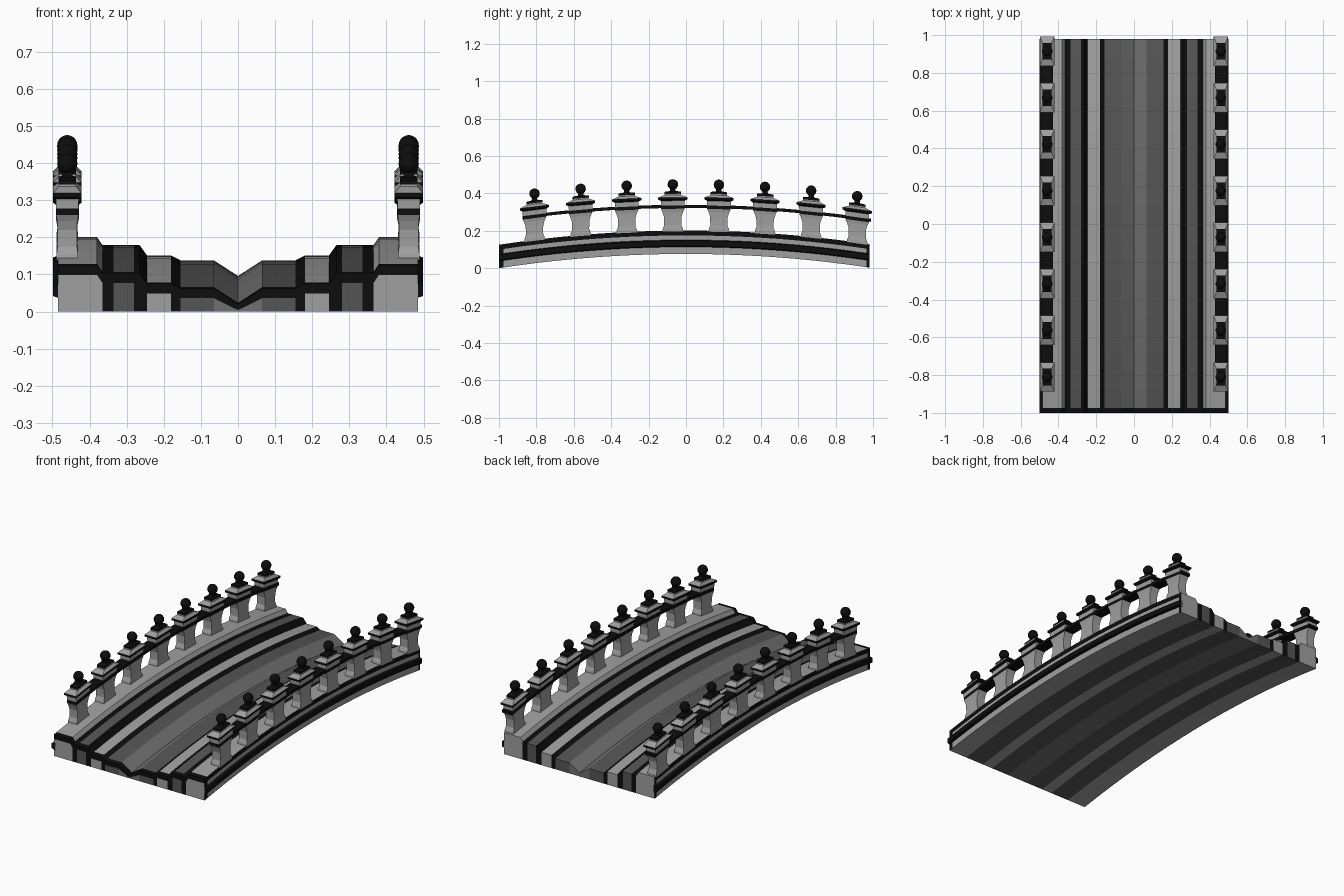
import bpy, bmesh
from mathutils import Matrix

if "Cube" in bpy.data.objects:
    bpy.data.objects.remove(bpy.data.objects["Cube"])

def material(name, v):
    m = bpy.data.materials.new(name)
    m.diffuse_color = (v, v, v, 1)
    m.use_nodes = True
    m.node_tree.nodes["Principled BSDF"].inputs["Base Color"].default_value = m.diffuse_color
    return m

MATS = [material("light_stone", 0.35), material("mid_stone", 0.16),
        material("dark_stone", 0.09), material("black_stone", 0.004)]
LIGHT, MID, DARK, BLACK = range(4)

def arch(y):
    return 0.076 * (1 - y * y)

def finish(bm, name, bend=True):
    # Raise everything along the arch of the bridge and make an object
    if bend:
        for v in bm.verts:
            v.co.z += arch(v.co.y)
    bmesh.ops.remove_doubles(bm, verts=bm.verts, dist=1e-5)
    bmesh.ops.recalc_face_normals(bm, faces=bm.faces)
    me = bpy.data.meshes.new(name)
    bm.to_mesh(me)
    bm.free()
    for m in MATS:
        me.materials.append(m)
    ob = bpy.data.objects.new(name, me)
    bpy.context.collection.objects.link(ob)
    return ob

def face(bm, pts, mat):
    f = bm.faces.new([bm.verts.new(p) for p in pts])
    f.material_index = mat

def strip(bm, a, b, ys, mat, ends=None):
    # Sweep the segment a-b (x, z) along the bridge
    for i in range(len(ys) - 1):
        y0, y1 = ys[i], ys[i + 1]
        m = mat
        if ends and i == 0 or ends == "both" and i == len(ys) - 2:
            m = BLACK
        face(bm, [(a[0], y0, a[1]), (b[0], y0, b[1]), (b[0], y1, b[1]), (a[0], y1, a[1])], m)

def span(y0, y1, n):
    return [y0 + (y1 - y0) * i / n for i in range(n + 1)]

Y0, Y1 = -1.0, 0.98
ys = [Y0] + span(-0.975, 0.965, 20) + [Y1]

# Half cross-section of the stepped road: x, z, colour of the next strip
ROAD = [(0, .02, MID), (.065, .062, DARK), (.155, .062, BLACK), (.18, .075, LIGHT),
        (.245, .075, BLACK), (.28, .103, DARK), (.335, .103, BLACK), (.365, .103, LIGHT),
        (.38, .125, LIGHT), (.485, .125, LIGHT)]
ROAD[5:5] = [(.265, .103, BLACK)]

# Deck
bm = bmesh.new()
for s in (1, -1):
    for (xa, za, m), (xb, zb, _) in zip(ROAD, ROAD[1:]):
        xa, xb = xa * s, xb * s
        strip(bm, (xa, za), (xb, zb), ys, m, "front")
        strip(bm, (xa, 0), (xb, 0), ys, DARK if m == BLACK else m)
        ta, tb = max(za - .026, .004), max(zb - .026, .004)
        for y in (Y0, Y1):
            trim = BLACK if y == Y0 else m
            face(bm, [(xa, y, za), (xb, y, zb), (xb, y, tb), (xa, y, ta)], trim)
            face(bm, [(xa, y, ta), (xb, y, tb), (xb, y, 0), (xa, y, 0)], m)
    strip(bm, (.485 * s, .125), (.485 * s, .099), ys, BLACK, "both")
    strip(bm, (.485 * s, .099), (.485 * s, 0), ys, LIGHT, "both")
finish(bm, "deck")

def swept_bar(name, loop, ys, mat):
    bm = bmesh.new()
    for a, b in zip(loop, loop[1:] + loop[:1]):
        strip(bm, a, b, ys, mat)
    for y in (ys[0], ys[-1]):
        face(bm, [(x, y, z) for x, z in loop], mat)
    finish(bm, name)

# Post outline: z, half length, half thickness, colour of the next tier
POST = [(.12, .056, .029, LIGHT), (.135, .054, .029, LIGHT), (.155, .046, .026, LIGHT),
        (.2, .047, .026, LIGHT), (.225, .055, .027, LIGHT), (.242, .063, .03, BLACK),
        (.26, .063, .03, LIGHT), (.285, .064, .031, BLACK), (.292, .078, .038, BLACK),
        (.303, .078, .038, LIGHT), (.316, .044, .024, LIGHT), (.322, .044, .024, BLACK),
        (.333, .044, .024, BLACK), (.337, .015, .014, BLACK), (.352, .014, .014, BLACK)]
POST_Y = [-.81 + .2465 * i for i in range(8)]

for s, side in ((1, "right"), (-1, "left")):
    # Moulding along the outer side
    swept_bar("side_moulding_" + side, [(.475 * s, .034), (.499 * s, .042),
              (.499 * s, .07), (.475 * s, .078)], ys, BLACK)
    # Handrail
    swept_bar("handrail_" + side, [(.428 * s, .246), (.49 * s, .246),
              (.49 * s, .263), (.428 * s, .263)], span(-.87, .99, 20), BLACK)
    # Posts
    bm = bmesh.new()
    for y in POST_Y:
        rings = [[(.46 * s + i * hx, y + j * hy, z) for i, j in ((-1, -1), (1, -1), (1, 1), (-1, 1))]
                 for z, hy, hx, _ in POST]
        for k in range(len(rings) - 1):
            a, b = rings[k], rings[k + 1]
            for i in range(4):
                j = (i + 1) % 4
                face(bm, [a[i], a[j], b[j], b[i]], POST[k][3])
        face(bm, rings[0], LIGHT)
        face(bm, rings[-1], BLACK)
    finish(bm, "posts_" + side)
    # Ball finials
    bm = bmesh.new()
    for y in POST_Y:
        bmesh.ops.create_uvsphere(bm, u_segments=14, v_segments=10, radius=.028,
                                  matrix=Matrix.Translation((.46 * s, y, .372 + arch(y))))
    for f in bm.faces:
        f.material_index = BLACK
        f.smooth = True
    finish(bm, "ball_finials_" + side, False)
